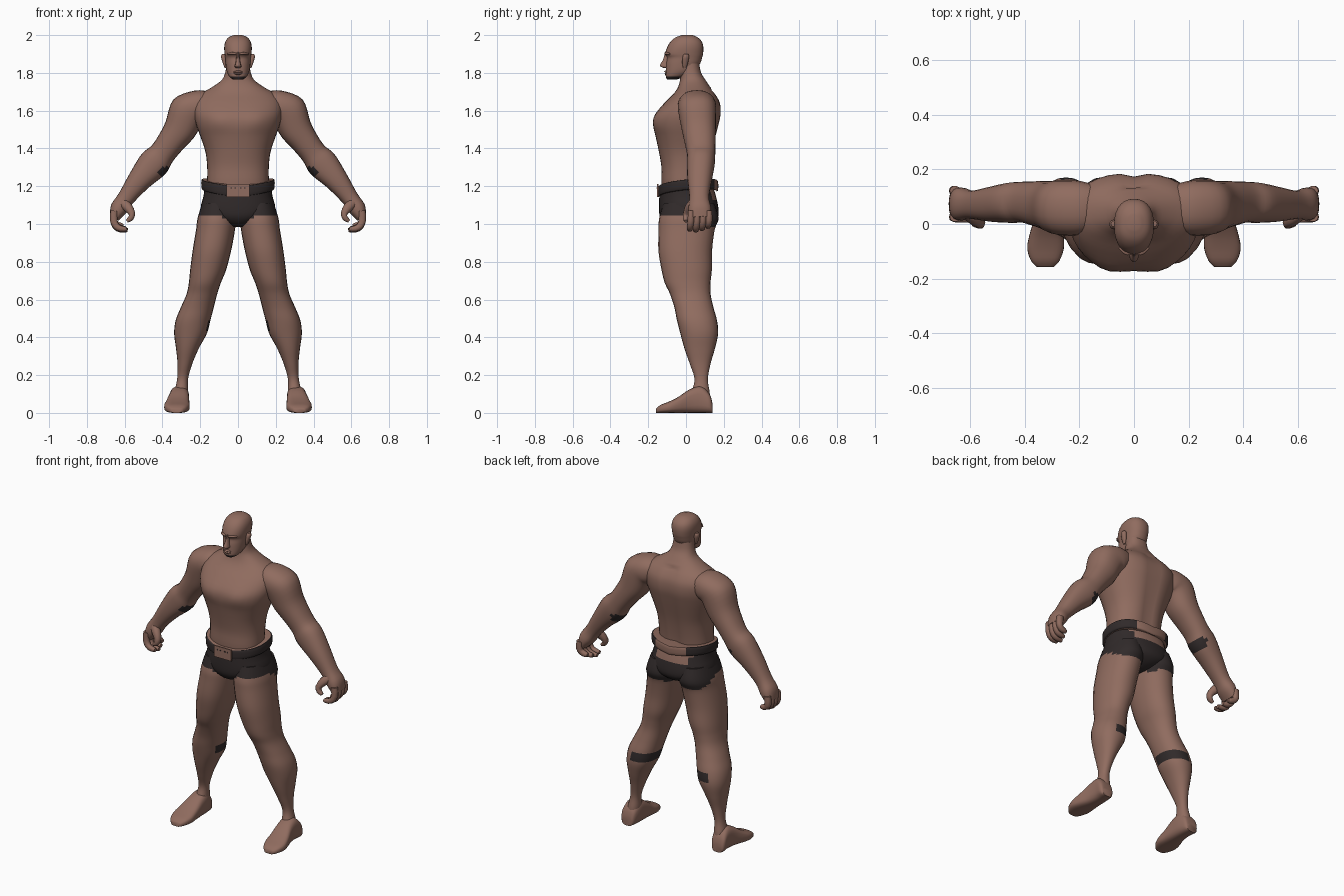
import bpy, bmesh, math
from mathutils import Vector

cube = bpy.data.objects.get("Cube")
if cube:
    bpy.data.objects.remove(cube, do_unlink=True)


def material(name, rgb):
    m = bpy.data.materials.new(name)
    m.use_nodes = True
    m.diffuse_color = (*rgb, 1)
    bsdf = m.node_tree.nodes["Principled BSDF"]
    bsdf.inputs["Base Color"].default_value = (*rgb, 1)
    bsdf.inputs["Roughness"].default_value = 0.8
    return m


SKIN = material("brown skin", (0.28, 0.15, 0.115))
DARK = material("dark cloth", (0.03, 0.023, 0.023))


# A section is (centre, half-axis u, half-axis v)
def level(z, x0, x1, y0, y1):
    return (Vector(((x0 + x1) / 2, (y0 + y1) / 2, z)),
            Vector(((x1 - x0) / 2, 0, 0)), Vector((0, (y1 - y0) / 2, 0)))


def wide(z, hw, y0, y1):
    return level(z, -hw, hw, y0, y1)


def limb(points):
    """Sections square to a path of (x, y, z, half width, half depth)."""
    out = []
    pos = [Vector(p[:3]) for p in points]
    for i, p in enumerate(points):
        t = pos[min(i + 1, len(pos) - 1)] - pos[max(i - 1, 0)]
        u = t.cross(Vector((0, 1, 0))).normalized()
        v = u.cross(t).normalized()
        out.append((pos[i], u * p[3], v * p[4]))
    return out


def spline(a, b, c, d, t):
    return b + (c - a) * (t / 2) + (a * 2 - b * 5 + c * 4 - d) * (t * t / 2) \
        + (b * 3 - a - c * 3 + d) * (t ** 3 / 2)


def loft(name, sections, sides=24, steps=3, power=2.3, side=1,
         mat=SKIN, dark=None, warp=None):
    """Skin smoothly interpolated superellipse sections, capped at both ends."""
    n = len(sections)
    rings = []
    for i in range(n - 1):
        four = [sections[min(max(i + k, 0), n - 1)] for k in (-1, 0, 1, 2)]
        for s in range(steps):
            rings.append([spline(*[f[j] for f in four], s / steps) for j in range(3)])
    rings.append(sections[-1])
    bm = bmesh.new()
    grid = []
    for c, u, v in rings:
        row = []
        for k in range(sides):
            a = 2 * math.pi * k / sides
            ca, sa = math.cos(a), math.sin(a)
            p = c + u * math.copysign(abs(ca) ** (2 / power), ca) \
                + v * math.copysign(abs(sa) ** (2 / power), sa)
            if warp:
                p = warp(p)
            row.append(bm.verts.new((p.x * side, p.y, p.z)))
        grid.append(row)
    for r0, r1 in zip(grid, grid[1:]):
        for k in range(sides):
            j = (k + 1) % sides
            bm.faces.new((r0[k], r0[j], r1[j], r1[k]))
    bm.faces.new(grid[0])
    bm.faces.new(grid[-1])
    bmesh.ops.recalc_face_normals(bm, faces=bm.faces)
    for f in bm.faces:
        c = f.calc_center_median()
        if dark and dark(Vector((abs(c.x), c.y, c.z))):
            f.material_index = 1
    me = bpy.data.meshes.new(name)
    bm.to_mesh(me)
    bm.free()
    me.materials.append(mat)
    me.materials.append(DARK)
    ob = bpy.data.objects.new(name, me)
    bpy.context.collection.objects.link(ob)
    return ob


# Torso and neck, with chest muscles and a spine groove
def muscles(p):
    if p.y < 0:
        p.y -= 0.012 * math.exp(-((abs(p.x) - 0.1) / 0.06) ** 2 - ((p.z - 1.55) / 0.05) ** 2)
    elif p.z < 1.72:
        p.y -= 0.014 * math.exp(-(p.x / 0.035) ** 2)
    return p


loft("torso", [
    wide(1.12, .16, -.12, .11), wide(1.22, .163, -.13, .115), wide(1.30, .163, -.13, .125),
    wide(1.38, .172, -.143, .14), wide(1.46, .198, -.16, .16), wide(1.52, .22, -.172, .175),
    wide(1.58, .235, -.162, .187), wide(1.64, .235, -.115, .183), wide(1.685, .205, -.07, .16),
    wide(1.72, .145, -.045, .132), wide(1.76, .088, -.032, .105), wide(1.80, .068, -.03, .08),
    wide(1.85, .06, -.03, .07)], sides=36, warp=muscles)

# Head, with a short dark beard under the chin
loft("head", [
    wide(1.765, .026, -.1, -.05), wide(1.78, .046, -.107, -.01), wide(1.81, .06, -.107, .045),
    wide(1.85, .066, -.105, .075), wide(1.88, .068, -.1, .085), wide(1.90, .071, -.11, .09),
    wide(1.935, .073, -.1, .092), wide(1.965, .067, -.082, .084), wide(1.988, .05, -.055, .062),
    wide(2.0, .022, -.02, .035)], sides=28,
    dark=lambda c: c.z < 1.777 and c.y < -.03)
loft("nose", [wide(1.91, .008, -.112, -.08), wide(1.87, .01, -.122, -.08),
              wide(1.842, .016, -.14, -.08), wide(1.832, .018, -.134, -.08),
              wide(1.825, .010, -.115, -.08)], sides=10, steps=2)
loft("upper_lip", [wide(1.814, .012, -.106, -.08), wide(1.806, .025, -.116, -.08),
                   wide(1.801, .025, -.106, -.08)], sides=12, steps=2)
loft("lower_lip", [wide(1.801, .024, -.106, -.08), wide(1.795, .022, -.114, -.08),
                   wide(1.787, .012, -.106, -.08)], sides=12, steps=2)

# Shorts
loft("shorts", [
    wide(.983, .035, -.07, .08), wide(1.0, .08, -.11, .13), wide(1.035, .165, -.137, .168),
    wide(1.08, .198, -.143, .172), wide(1.15, .182, -.141, .158),
    wide(1.205, .178, -.136, .14)], sides=32, mat=SKIN,
    dark=lambda c: not (c.y > .05 and c.x < .12 and c.z > 1.135))


# Belt that rises towards the sides and back, bare at the middle of the back
def tilt(p):
    p.z += 0.025 * abs(p.x) / 0.19 + 0.03 * (p.y + 0.145) / 0.3
    return p


loft("belt", [wide(1.142, .183, -.143, .162), wide(1.148, .193, -.149, .17),
              wide(1.19, .194, -.148, .17), wide(1.196, .186, -.143, .162)],
     sides=48, warp=tilt, dark=lambda c: c.x > (.055 if c.y < 0 else .11))


# Belt buckle plate and its studs
def plate(name, x, z, w, h, y, thick, mat):
    bpy.ops.mesh.primitive_cube_add(size=1, location=(x, y, z))
    ob = bpy.context.object
    ob.name = name
    ob.scale = (w, thick, h)
    ob.data.materials.append(mat)


plate("buckle", 0, 1.177, .12, .07, -.15, .008, SKIN)
for x in (-.035, -.015, .015, .035):
    plate("buckle_stud", x, 1.19, .008, .006, -.154, .004, DARK)


# Dark areas on the limbs
def leg_dark(c):
    hem = 1.04 - .05 * min(max((c.y - .02) / .1, 0), 1) - .05 * max(0, 1 - c.x / .1)
    inner_back = (.245 - c.x) / .09 + (c.y - .06) / .11
    return c.z > hem or (.435 < c.z < .49 and inner_back > .55)


def arm_dark(c):
    return (Vector((c.x, c.z)) - Vector((.395, 1.275))).length < .034


for side, word in ((1, "left"), (-1, "right")):
    # Leg
    loft(word + "_leg", [
        level(1.11, .03, .19, -.12, .15), level(1.03, .012, .214, -.142, .172),
        level(.97, .016, .222, -.145, .152), level(.86, .036, .24, -.146, .138),
        level(.76, .062, .253, -.13, .137), level(.69, .09, .26, -.113, .13),
        level(.63, .11, .272, -.085, .13), level(.56, .128, .302, -.062, .145),
        level(.49, .146, .33, -.048, .164), level(.42, .165, .338, -.03, .17),
        level(.34, .208, .328, -.008, .153), level(.26, .242, .32, .02, .13),
        level(.18, .264, .322, .045, .116), level(.11, .264, .337, .03, .125),
        level(.05, .268, .345, .02, .13)],
        steps=5, power=2.2, side=side, dark=leg_dark)

    # Foot, from heel to toes
    foot = [(.14, .315, .034, .05), (.125, .315, .046, .1), (.08, .31, .05, .14),
            (.02, .312, .054, .125), (-.04, .32, .063, .085), (-.09, .324, .067, .06),
            (-.135, .325, .052, .042), (-.158, .325, .03, .024)]
    loft(word + "_foot", [(Vector((x, y, h / 2)), Vector((w, 0, 0)), Vector((0, 0, h / 2)))
                          for y, x, w, h in foot], power=3, side=side)

    # Arm from shoulder to palm
    loft(word + "_arm", limb([
        (.13, .06, 1.64, .06, .08), (.2, .058, 1.625, .086, .1), (.265, .06, 1.595, .1, .1),
        (.308, .068, 1.5, .086, .09), (.355, .075, 1.435, .074, .082),
        (.402, .08, 1.372, .07, .075), (.447, .078, 1.318, .082, .074),
        (.522, .072, 1.232, .063, .064), (.592, .07, 1.138, .046, .052),
        (.632, .073, 1.08, .045, .06), (.655, .075, 1.03, .026, .055)]),
        steps=4, side=side, dark=arm_dark)

    # Curled fingers and thumb
    for i, reach in enumerate((1, 1.08, .95, .75)):
        y = .026 + .032 * i
        loft(f"{word}_finger_{i + 1}", limb([
            (.655, y, 1.07, .02, .017), (.658, y, 1.02, .02, .018),
            (.645, y - .004, 1.03 - .042 * reach, .018, .017),
            (.62, y - .006, 1.035 - .06 * reach, .016, .016),
            (.66 - .07 * reach, y - .008, 1.035 - .062 * reach, .011, .012)]),
            sides=10, steps=2, side=side)
    loft(word + "_thumb", limb([
        (.62, .05, 1.12, .025, .025), (.585, .02, 1.09, .026, .024),
        (.562, .004, 1.055, .018, .02), (.568, .0, 1.03, .015, .017),
        (.588, .0, 1.015, .009, .01)]), sides=10, steps=2, side=side)

    # Ear and brow
    loft(word + "_ear", [level(1.825, .06, .07, -.015, .0), level(1.85, .06, .08, -.02, .01),
                         level(1.885, .06, .09, -.018, .016), level(1.9, .06, .084, -.01, .012)],
         sides=12, side=side)
    loft(word + "_brow", limb([(.008, -.106, 1.9, .005, .008), (.028, -.104, 1.903, .007, .01),
                               (.052, -.085, 1.9, .005, .008)]), sides=10, side=side)

# Smooth shading with crisp creases
bpy.ops.object.select_all(action='DESELECT')
for ob in bpy.context.collection.objects:
    if ob.type == 'MESH' and ob.data.materials and ob.data.materials[0] in (SKIN, DARK):
        ob.select_set(True)
        bpy.context.view_layer.objects.active = ob
bpy.ops.object.shade_smooth_by_angle(angle=math.radians(50))
